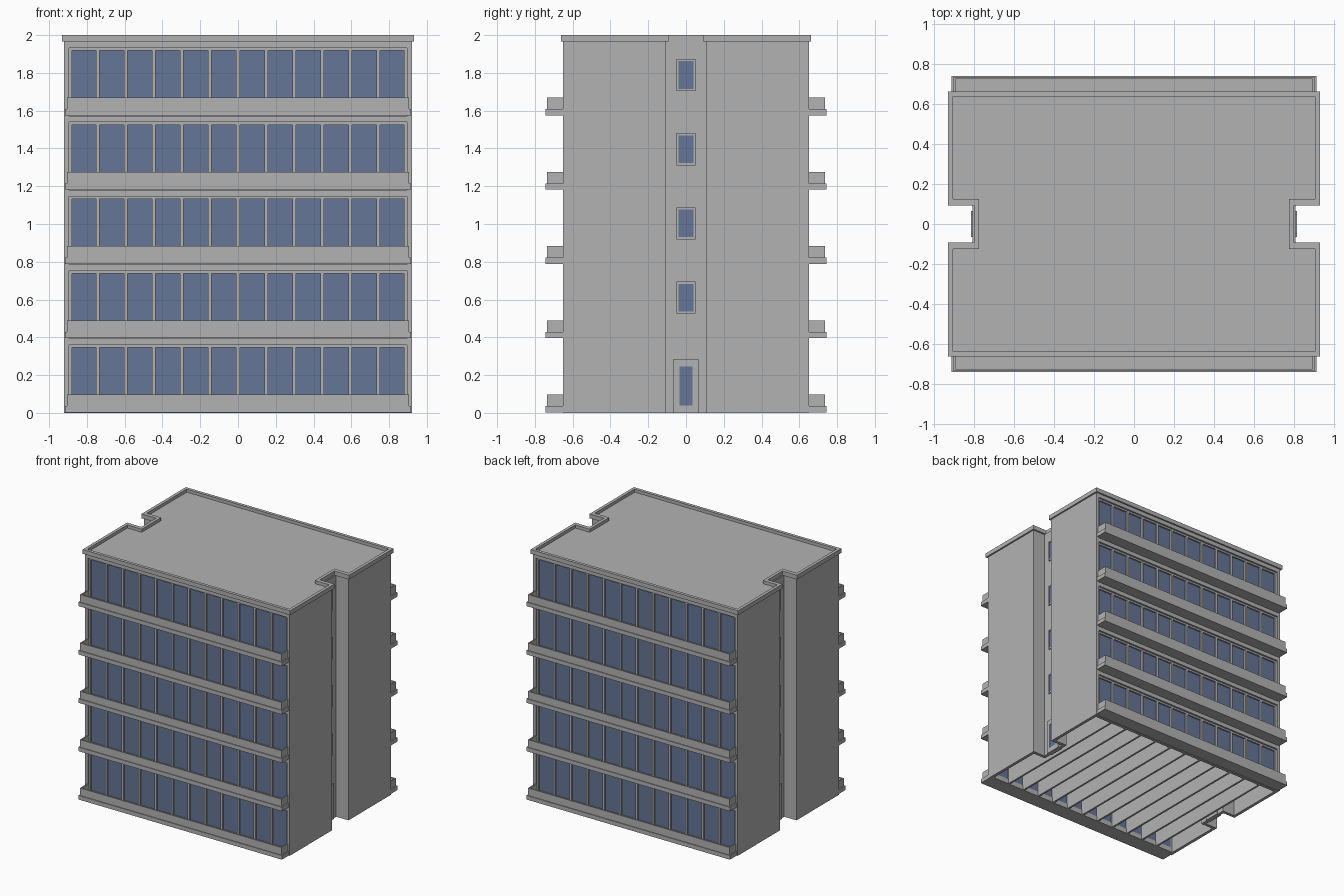
import bpy, bmesh

cube = bpy.data.objects.get("Cube")
if cube:
    bpy.data.objects.remove(cube, do_unlink=True)


def material(name, rgb):
    m = bpy.data.materials.new(name)
    m.use_nodes = True
    m.diffuse_color = (*rgb, 1)
    m.node_tree.nodes["Principled BSDF"].inputs["Base Color"].default_value = (*rgb, 1)
    return m


CONCRETE = material("concrete grey", (0.45, 0.45, 0.45))
GLASS = material("window blue", (0.13, 0.18, 0.31))

FLOORS = 5
STOREY = 0.393
BAYS = 12
BAY = 0.1485
LEVELS = [i * STOREY for i in range(FLOORS)]
MULLIONS = [(i - BAYS / 2) * BAY for i in range(1, BAYS)]


def finish(name, bm, mat):
    bmesh.ops.recalc_face_normals(bm, faces=bm.faces)
    mesh = bpy.data.meshes.new(name)
    bm.to_mesh(mesh)
    bm.free()
    mesh.materials.append(mat)
    ob = bpy.data.objects.new(name, mesh)
    bpy.context.collection.objects.link(ob)
    return ob


def add_box(bm, x, y, z):
    """Box from (low, high) pairs."""
    verts = bmesh.ops.create_cube(bm, size=1)["verts"]
    for v in verts:
        v.co = [(a + b) / 2 + c * abs(b - a) for (a, b), c in zip((x, y, z), v.co)]


def add_prism(bm, points, z0, z1):
    face = bm.faces.new([bm.verts.new((x, y, z0)) for x, y in points])
    geom = bmesh.ops.extrude_face_region(bm, geom=[face], use_keep_orig=True)["geom"]
    for v in geom:
        if isinstance(v, bmesh.types.BMVert):
            v.co.z = z1


def outline(x, y, notch_x, notch_y):
    """Rectangle with a notch in the middle of both short sides."""
    half = [(x, -y), (x, -notch_y), (notch_x, -notch_y),
            (notch_x, notch_y), (x, notch_y), (x, y)]
    return half + [(-a, -b) for a, b in half]


def add_ring(bm, outer, inner, z0, z1):
    """Rectangular-section band between two matching closed outlines."""
    loops = [[bm.verts.new((x, y, z)) for x, y in pts]
             for pts, z in ((outer, z0), (outer, z1), (inner, z1), (inner, z0))]
    n = len(outer)
    for k in range(4):
        a, b = loops[k], loops[(k + 1) % 4]
        for i in range(n):
            j = (i + 1) % n
            bm.faces.new((a[i], a[j], b[j], b[i]))


# Notched end walls, open towards the long facades
outer = outline(0.92, 0.65, 0.81, 0.105)[:6]
inner = outline(0.895, 0.65, 0.785, 0.13)[:6]
for side, s in (("left", 1), ("right", -1)):
    bm = bmesh.new()
    add_prism(bm, [(s * x, y) for x, y in outer + inner[::-1]], 0, 1.967)
    finish(side + "_end_wall", bm, CONCRETE)

# Floor slabs above each storey and the party walls between bays
bm = bmesh.new()
for z in LEVELS:
    add_prism(bm, outline(0.9, 0.62, 0.79, 0.125), z + 0.362, z + STOREY)
finish("floor_slabs", bm, CONCRETE)

bm = bmesh.new()
for z in LEVELS:
    for x in MULLIONS:
        add_box(bm, (x - 0.008, x + 0.008), (-0.62, 0.62), (z, z + 0.362))
finish("party_walls", bm, CONCRETE)

# Long facades: lintels, frames, glass and balconies
for side, s in (("front", -1), ("back", 1)):
    def depth(a, b):
        return tuple(sorted((s * a, s * b)))

    frame, glass, balcony = bmesh.new(), bmesh.new(), bmesh.new()
    for z in LEVELS:
        add_box(frame, (-0.895, 0.895), depth(0.61, 0.65), (z + 0.36, z + STOREY))
        add_box(frame, (-0.895, 0.895), depth(0.61, 0.635), (z + 0.346, z + 0.36))
        add_box(frame, (-0.895, 0.895), depth(0.61, 0.635), (z, z + 0.04))
        for x in (-0.8875, 0.8875):
            add_box(frame, (x - 0.0075, x + 0.0075), depth(0.61, 0.635), (z + 0.04, z + 0.346))
        for x in MULLIONS:
            add_box(frame, (x - 0.0095, x + 0.0095), depth(0.61, 0.635), (z + 0.04, z + 0.346))
        add_box(glass, (-0.88, 0.88), depth(0.615, 0.622), (z + 0.04, z + 0.346))

        # balcony slab with a thin upstand on three sides
        add_box(balcony, (-0.915, 0.915), depth(0.635, 0.743), (z + 0.003, z + 0.036))
        add_box(balcony, (-0.905, 0.905), depth(0.727, 0.737), (z + 0.036, z + 0.097))
        for x in (-0.9, 0.9):
            add_box(balcony, (x - 0.005, x + 0.005), depth(0.65, 0.727), (z + 0.036, z + 0.097))
    finish(side + "_window_frames", frame, CONCRETE)
    finish(side + "_window_glass", glass, GLASS)
    finish(side + "_balconies", balcony, CONCRETE)

# Stairwell windows and doors inside the end notches
for side, s in (("left", 1), ("right", -1)):
    frame, glass = bmesh.new(), bmesh.new()

    def opening(w, z0, z1, gw, g0, g1):
        x = tuple(sorted((s * 0.778, s * 0.818)))
        for y in ((-w, -gw), (gw, w)):
            add_box(frame, x, y, (z0, z1))
        add_box(frame, x, (-gw, gw), (z0, g0))
        add_box(frame, x, (-gw, gw), (g1, z1))
        add_box(glass, tuple(sorted((s * 0.78, s * 0.813))), (-gw, gw), (g0, g1))

    opening(0.065, 0, 0.285, 0.035, 0.04, 0.245)
    for z in LEVELS[1:]:
        opening(0.05, z + 0.132, z + 0.302, 0.04, z + 0.144, z + 0.29)
    finish(side + "_stair_frames", frame, CONCRETE)
    finish(side + "_stair_glass", glass, GLASS)

# Flat roof and its raised rim
bm = bmesh.new()
add_prism(bm, outline(0.92, 0.65, 0.79, 0.11), 1.965, 1.975)
finish("roof_deck", bm, CONCRETE)
bm = bmesh.new()
add_ring(bm, outline(0.933, 0.663, 0.803, 0.093), outline(0.908, 0.638, 0.778, 0.125), 1.965, 2.0)
finish("roof_rim", bm, CONCRETE)
